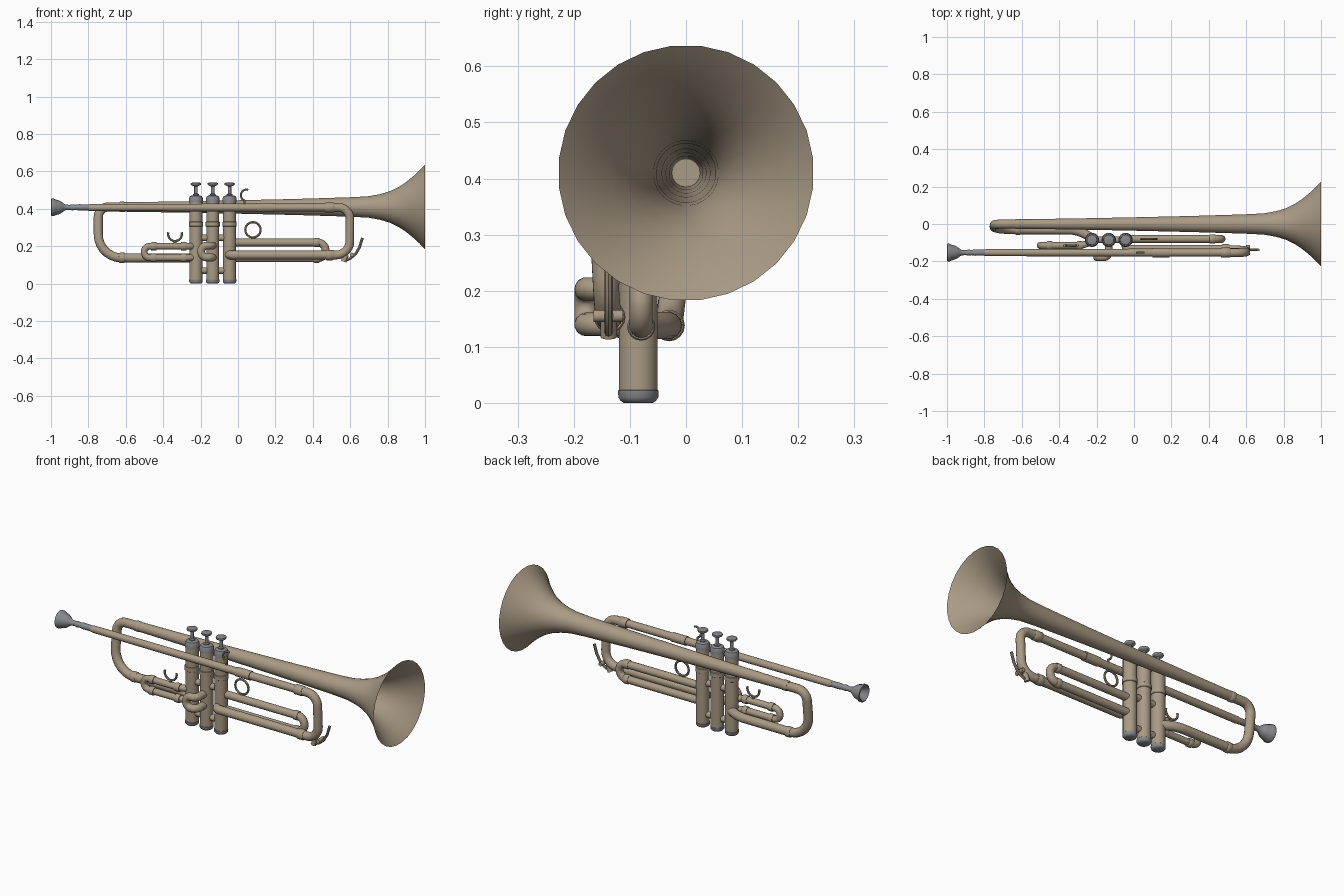
import bpy, bmesh, math
from mathutils import Vector as V


def material(name, col):
    m = bpy.data.materials.new(name)
    m.diffuse_color = (*col, 1)
    return m


BRASS = material("aged brass", (0.40, 0.325, 0.235))
STEEL = material("grey steel", (0.25, 0.255, 0.27))


def skin(name, rings, mat, sides, cap):
    """Join rings given as (centre, side axis, up axis, radius)."""
    bm = bmesh.new()
    loops = []
    for c, u, v, r in rings:
        ang = [2 * math.pi * i / sides for i in range(sides)]
        loops.append([bm.verts.new(c + r * (math.cos(a) * u + math.sin(a) * v)) for a in ang])
    for a, b in zip(loops, loops[1:]):
        for i in range(sides):
            j = (i + 1) % sides
            bm.faces.new((a[i], a[j], b[j], b[i]))
    if cap:
        bm.faces.new(loops[0][::-1])
        bm.faces.new(loops[-1])
    bmesh.ops.recalc_face_normals(bm, faces=bm.faces)
    me = bpy.data.meshes.new(name)
    bm.to_mesh(me)
    bm.free()
    me.materials.append(mat)
    ob = bpy.data.objects.new(name, me)
    bpy.context.collection.objects.link(ob)
    bpy.ops.object.select_all(action='DESELECT')
    ob.select_set(True)
    bpy.context.view_layer.objects.active = ob
    bpy.ops.object.shade_smooth_by_angle(angle=math.radians(40))
    return ob


def lathe(name, base, axis, profile, mat, sides=20, cap=True):
    """Revolve (distance, radius) pairs about an axis."""
    base, d = V(base), V(axis).normalized()
    u = d.orthogonal().normalized()
    v = d.cross(u)
    return skin(name, [(base + d * t, u, v, r) for t, r in profile], mat, sides, cap)


def rounded(pts, radius, steps=7):
    """Round the corners of a polyline."""
    pts = [V(p) for p in pts]
    out = [pts[0]]
    for a, b, c in zip(pts, pts[1:], pts[2:]):
        d1, d2 = a - b, c - b
        r = min(radius, d1.length * 0.499, d2.length * 0.499)
        p, q = b + d1.normalized() * r, b + d2.normalized() * r
        for k in range(steps + 1):
            t = math.pi / 2 * k / steps
            s, e = 1 - math.sin(t), 1 - math.cos(t)
            out.append(b + (p - b) * s + (q - b) * e)
    return out + [pts[-1]]


def pipe(name, pts, r, mat=BRASS, sides=14, corner=0.0):
    """Sweep a round section along a path; r may be a function of 0..1."""
    pts = rounded(pts, corner) if corner else [V(p) for p in pts]
    rings, u = [], None
    n = len(pts) - 1
    for i, p in enumerate(pts):
        d = (pts[min(i + 1, n)] - pts[max(i - 1, 0)]).normalized()
        u = d.orthogonal() if u is None else u - d * u.dot(d)
        u.normalize()
        rings.append((p, u, d.cross(u), r(i / n) if callable(r) else r))
    return skin(name, rings, mat, sides, True)


def collar(name, x, y, z, r, length=0.03, mat=BRASS):
    lathe(name, (x - length / 2, y, z), (1, 0, 0),
          [(0, r * 0.9), (0.004, r), (length - 0.004, r), (length, r * 0.9)], mat, 16)


def arc(cx, y, cz, r, a0, a1, n=18):
    return [(cx + r * math.cos(math.radians(a0 + (a1 - a0) * i / n)), y,
             cz + r * math.sin(math.radians(a0 + (a1 - a0) * i / n))) for i in range(n + 1)]


# Bell: one open flaring surface
lathe("bell", (0, 0, 0.41), (1, 0, 0),
      [(-0.64, 0.025), (-0.3, 0.030), (0, 0.036), (0.3, 0.043), (0.5, 0.049), (0.62, 0.053),
       (0.70, 0.058), (0.76, 0.069), (0.81, 0.084), (0.86, 0.108), (0.90, 0.135),
       (0.94, 0.168), (0.97, 0.196), (0.99, 0.217), (1.0, 0.228)], BRASS, 28, False)

# Bell tail: bends down and runs into the first valve
pipe("bell_tail", [(-0.64, 0, 0.41), (-0.747, 0, 0.41), (-0.747, -0.03, 0.138),
                   (-0.30, -0.032, 0.138), (-0.225, -0.075, 0.138)], 0.0245, corner=0.125)
collar("bell_tail_collar", -0.62, 0, 0.41, 0.028)
collar("bell_tail_lower_collar", -0.62, -0.03, 0.138, 0.028)

# Mouthpiece, with a hollow cup
lathe("mouthpiece", (-1, -0.153, 0.408), (1, 0, 0),
      [(0.045, 0.008), (0.025, 0.026), (0.004, 0.038), (0, 0.042), (0.003, 0.048), (0.014, 0.048),
       (0.022, 0.043), (0.045, 0.037), (0.062, 0.026), (0.075, 0.016), (0.10, 0.013),
       (0.115, 0.017), (0.13, 0.014), (0.15, 0.017), (0.24, 0.015)], STEEL, 20)

# Leadpipe and main tuning slide
Y = -0.153
lathe("leadpipe", (-0.8, Y, 0.407), (1, 0, 0),
      [(0, 0.017), (0.02, 0.019), (0.5, 0.020), (0.9, 0.021), (0.9, 0.025), (0.99, 0.025),
       (0.99, 0.021), (1.3, 0.021)], BRASS, 16)
pipe("main_tuning_slide", [(0.48, Y, 0.407), (0.598, Y, 0.407), (0.598, -0.14, 0.153),
                           (0.45, -0.135, 0.153), (0.02, -0.135, 0.153),
                           (-0.045, -0.135, 0.153), (-0.045, -0.085, 0.153)],
     0.0235, corner=0.11)
collar("slide_upper_collar", 0.49, Y, 0.407, 0.027, 0.05)
collar("slide_lower_collar", 0.49, -0.136, 0.153, 0.028, 0.04)

# Third valve slide
pipe("third_valve_slide", [(-0.045, -0.08, 0.22), (0.468, -0.08, 0.22), (0.468, -0.08, 0.136),
                           (-0.045, -0.08, 0.136)], 0.021, corner=0.042)
for z in (0.22, 0.136):
    collar("third_slide_collar", 0.42, -0.08, z, 0.025)

# First valve slide
pipe("first_valve_slide", [(-0.225, -0.09, 0.20), (-0.27, -0.115, 0.20), (-0.502, -0.115, 0.20),
                           (-0.502, -0.115, 0.138), (-0.27, -0.115, 0.138),
                           (-0.225, -0.09, 0.138)], 0.018, corner=0.031)
for z in (0.20, 0.138):
    for x in (-0.45, -0.29):
        collar("first_slide_collar", x, -0.115, z, 0.023)

# Second valve slide, looping out in front
pipe("second_valve_slide", [(-0.135, -0.09, 0.203), (-0.135, -0.178, 0.203), (-0.197, -0.178, 0.203),
                            (-0.197, -0.178, 0.14), (-0.135, -0.178, 0.14), (-0.135, -0.09, 0.14)],
     0.021, corner=0.03)

# Valves
for i, x in enumerate((-0.225, -0.135, -0.045)):
    base = (x, -0.085, 0)
    lathe(f"valve_casing_{i + 1}", base, (0, 0, 1),
          [(0.022, 0.035), (0.305, 0.035), (0.307, 0.038), (0.33, 0.038), (0.332, 0.035),
           (0.39, 0.035), (0.45, 0.035)], BRASS, 20)
    lathe(f"valve_bottom_cap_{i + 1}", base, (0, 0, 1),
          [(0, 0.026), (0.004, 0.032), (0.01, 0.036), (0.022, 0.0365), (0.024, 0.034)], STEEL, 20)
    lathe(f"valve_top_cap_{i + 1}", base, (0, 0, 1),
          [(0.435, 0.037), (0.458, 0.037), (0.468, 0.032), (0.473, 0.016)], STEEL, 20)
    lathe(f"valve_button_{i + 1}", base, (0, 0, 1),
          [(0.47, 0.016), (0.478, 0.016), (0.482, 0.009), (0.52, 0.009), (0.527, 0.025),
           (0.532, 0.028), (0.538, 0.027), (0.54, 0.02)], STEEL, 16)

# Short tubes linking neighbouring valves
for x in (-0.18, -0.09):
    for z in (0.07, 0.245):
        lathe("valve_link", (x - 0.03, -0.085, z), (1, 0, 0), [(0, 0.018), (0.06, 0.018)], BRASS, 12)

# Finger ring, finger hook and thumb saddle
pipe("finger_ring", arc(0.08, -0.08, 0.288, 0.041, -90, 270, 24), 0.006, sides=8)
pipe("finger_hook", arc(0.045, Y, 0.473, 0.030, 70, 250), 0.0055, sides=8)
pipe("finger_hook_post", [(0.035, Y, 0.42), (0.035, Y, 0.447)], 0.0055, sides=8)
pipe("thumb_saddle", arc(-0.337, -0.115, 0.265, 0.037, 165, 375), 0.006, sides=8)
pipe("thumb_saddle_post", [(-0.337, -0.115, 0.212), (-0.337, -0.115, 0.23)], 0.007, sides=8)

# Water key lever with its pivot and nozzle
pipe("water_key_lever", [(0.57, -0.138, 0.122), (0.60, -0.138, 0.135), (0.628, -0.138, 0.158),
                         (0.65, -0.138, 0.195), (0.665, -0.138, 0.245)], 0.0075, sides=8)
pipe("water_key_pivot", [(0.61, -0.165, 0.155), (0.61, -0.112, 0.155)], 0.011, sides=10)
pipe("water_key_nozzle", [(0.565, -0.138, 0.118), (0.578, -0.138, 0.155)], 0.015, sides=10)
